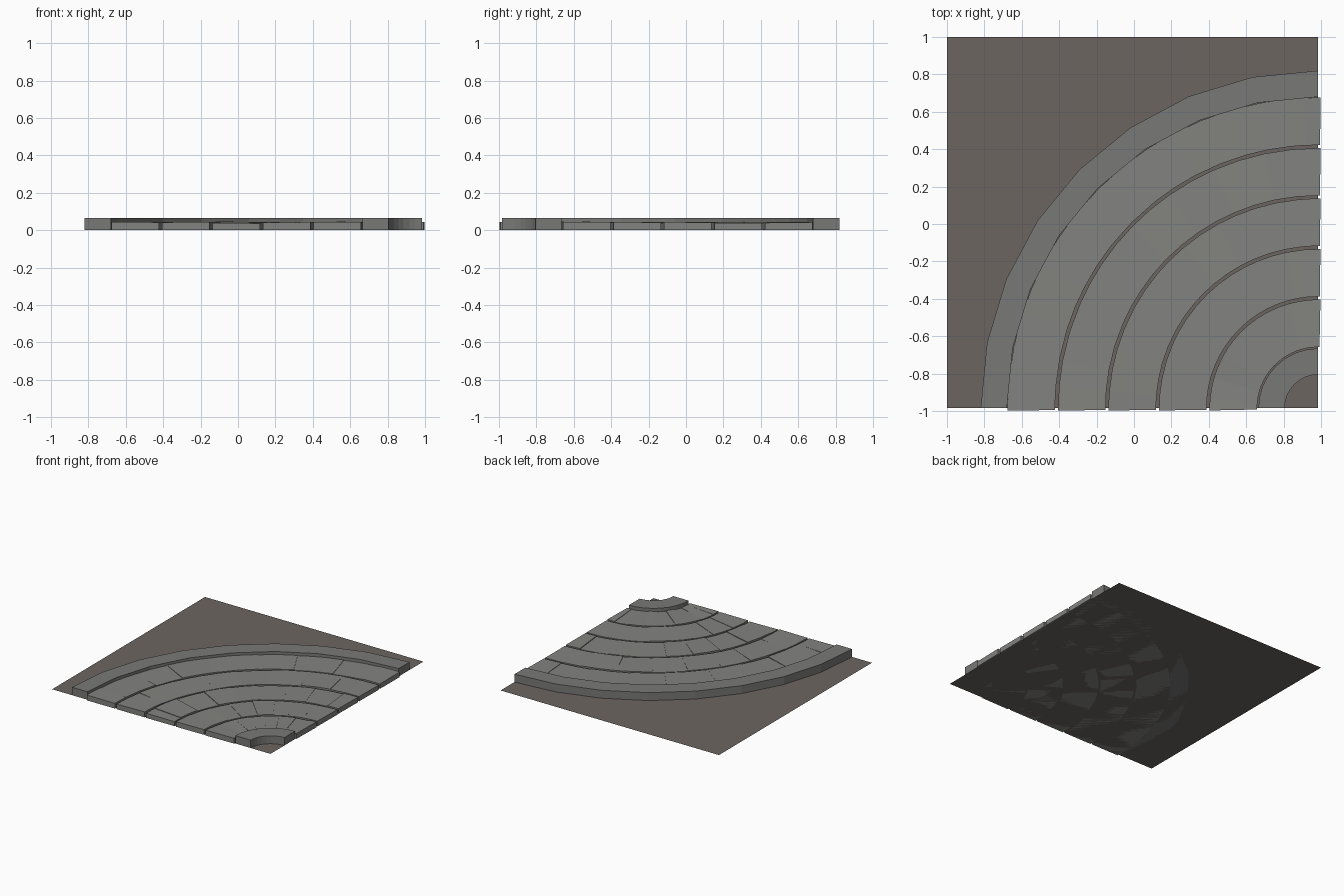
import bpy, bmesh, math, random

if "Cube" in bpy.data.objects:
    bpy.data.objects.remove(bpy.data.objects["Cube"])

random.seed(4)
CX, CY = 0.985, -0.985          # centre of the bend
HALF = math.pi / 2


def material(name, rgb):
    m = bpy.data.materials.new(name)
    m.diffuse_color = (*rgb, 1)
    m.use_nodes = True
    m.node_tree.nodes["Principled BSDF"].inputs["Base Color"].default_value = m.diffuse_color
    return m


dirt_mat = material("dirt", (0.15, 0.13, 0.115))
stone_mat = material("stone", (0.225, 0.225, 0.215))
curb_mat = material("curb_stone", (0.19, 0.19, 0.185))


def finish(bm, name, mat):
    bmesh.ops.recalc_face_normals(bm, faces=bm.faces[:])
    me = bpy.data.meshes.new(name)
    bm.to_mesh(me)
    bm.free()
    ob = bpy.data.objects.new(name, me)
    bpy.context.collection.objects.link(ob)
    me.materials.append(mat)
    return ob


def point(r, a, z):
    return (CX - r * math.cos(a), CY + r * math.sin(a), z)


def arc_block(bm, r0, r1, angles, height):
    """Solid sector; height(t, s) gives the top z along and across."""
    n = len(angles) - 1
    rings = []
    for i, a in enumerate(angles):
        t = i / n
        rings.append([bm.verts.new(p) for p in (
            point(r0, a, 0), point(r1, a, 0),
            point(r1, a, height(t, 1)), point(r0, a, height(t, 0)))])
    for p, q in zip(rings, rings[1:]):
        for k in range(4):
            j = (k + 1) % 4
            bm.faces.new((p[k], p[j], q[j], q[k]))
    bm.faces.new(rings[0])
    bm.faces.new(rings[-1][::-1])


# flat ground under the tile
bm = bmesh.new()
bm.faces.new([bm.verts.new(p) for p in
              ((-1, CY, 0), (CX, CY, 0), (CX, 1, 0), (-1, 1, 0))])
finish(bm, "ground", dirt_mat)

# raised curbs on the outside and inside of the bend
for name, r0, r1 in (("outer_curb", 1.665, 1.805), ("inner_curb", 0.18, 0.32)):
    bm = bmesh.new()
    arc_block(bm, r0, r1, [HALF * i / 8 for i in range(9)], lambda t, s: 0.065)
    finish(bm, name, curb_mat)

# five rows of paving stones, joints staggered from row to row
for row in range(5):
    r0 = 0.327 + 0.27 * row
    r1 = r0 + 0.254
    over = 0.012 / r1
    if row % 2:
        cuts = [i / 8 for i in range(9)]
    else:
        cuts = [0] + [(i + 0.5) / 8 for i in range(8)] + [1]
    cuts = [c * HALF for c in cuts]
    for i in range(1, len(cuts) - 1):
        cuts[i] += random.uniform(-0.02, 0.02)
    cuts[0], cuts[-1] = -over, HALF + over
    bm = bmesh.new()
    for a, b in zip(cuts, cuts[1:]):
        z = 0.041 + random.uniform(-0.003, 0.003)
        tt, ts = random.uniform(-0.003, 0.003), random.uniform(-0.003, 0.003)
        arc_block(bm, r0, r1, [a + (b - a) * k / 2 for k in range(3)],
                  lambda t, s: z + tt * (t - 0.5) + ts * (s - 0.5))
    finish(bm, f"paving_row_{row + 1}", stone_mat)
